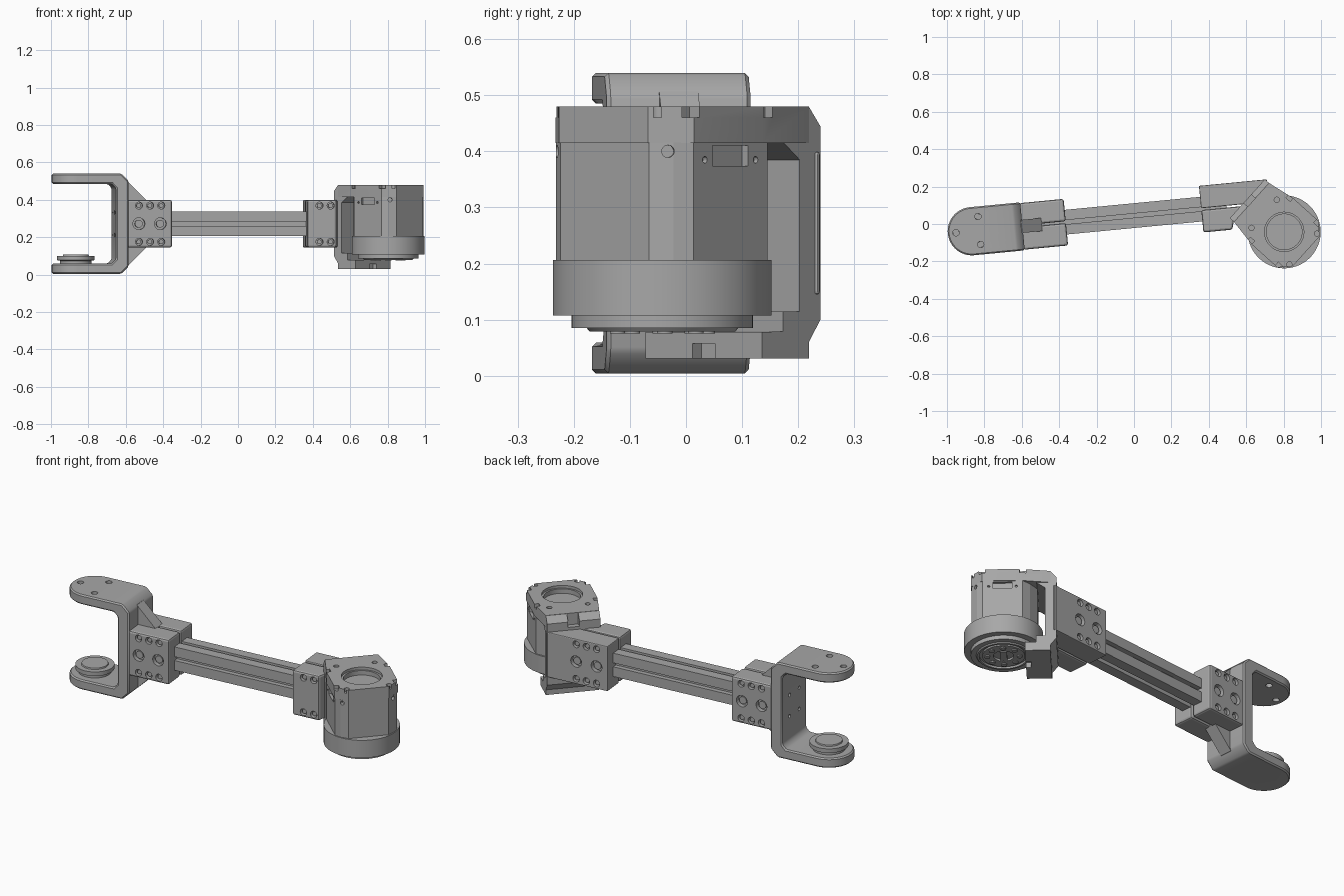
import bpy, bmesh, math
from mathutils import Matrix, Vector

cube = bpy.data.objects.get("Cube")
if cube:
    bpy.data.objects.remove(cube, do_unlink=True)

GREY = bpy.data.materials.new("machined grey")
GREY.use_nodes = True
GREY.diffuse_color = (0.39, 0.39, 0.39, 1)
GREY.node_tree.nodes["Principled BSDF"].inputs["Base Color"].default_value = GREY.diffuse_color

T = Matrix.Translation
MID = 0.272
LINK = T((-0.004, 0.0445, MID)) @ Matrix.Rotation(math.radians(5.5), 4, 'Z')
MOTOR = T((0.803, -0.042, 0)) @ Matrix.Rotation(math.radians(-42), 4, 'Z')
SIDE = Matrix.Rotation(math.pi / 2, 4, 'X')      # turns a plan profile upright
ALONG = Matrix(((0, 0, 1, 0), (1, 0, 0, 0), (0, 1, 0, 0), (0, 0, 0, 1)))


def finish(name, bm, frame, bevel=0):
    bmesh.ops.recalc_face_normals(bm, faces=bm.faces)
    mesh = bpy.data.meshes.new(name)
    bm.to_mesh(mesh)
    bm.free()
    mesh.transform(frame)
    mesh.materials.append(GREY)
    ob = bpy.data.objects.new(name, mesh)
    bpy.context.collection.objects.link(ob)
    if bevel:
        mod = ob.modifiers.new("bevel", 'BEVEL')
        mod.width, mod.segments = bevel, 2
        mod.limit_method = 'ANGLE'
        apply(ob, mod)
    return ob


def activate(ob):
    bpy.ops.object.select_all(action='DESELECT')
    ob.select_set(True)
    bpy.context.view_layer.objects.active = ob


def apply(ob, mod):
    activate(ob)
    bpy.ops.object.modifier_apply(modifier=mod.name)


def smooth(ob):
    activate(ob)
    bpy.ops.object.shade_smooth_by_angle(angle=math.radians(30))


def prism(name, pts, lo, hi, frame, bevel=0):
    bm = bmesh.new()
    face = bm.faces.new([bm.verts.new((x, y, lo)) for x, y in pts])
    new = bmesh.ops.extrude_face_region(bm, geom=[face])["geom"]
    bmesh.ops.translate(bm, vec=(0, 0, hi - lo),
                        verts=[v for v in new if isinstance(v, bmesh.types.BMVert)])
    return finish(name, bm, frame, bevel)


def cylinders(name, items, frame):
    # each item is (placement, radius, depth), centred on its placement
    bm = bmesh.new()
    for place, r, depth in items:
        bmesh.ops.create_cone(bm, cap_ends=True, segments=20 if r < 0.05 else 64,
                              radius1=r, radius2=r, depth=depth, matrix=place)
    return finish(name, bm, frame)


def boxes(name, items, frame):
    bm = bmesh.new()
    for centre, size in items:
        bmesh.ops.create_cube(bm, size=1, matrix=T(centre) @ Matrix.Diagonal((*size, 1)))
    return finish(name, bm, frame)


def boolean(ob, cutter, op='DIFFERENCE'):
    mod = ob.modifiers.new("cut", 'BOOLEAN')
    mod.operation, mod.object, mod.solver = op, cutter, 'EXACT'
    apply(ob, mod)
    bpy.data.objects.remove(cutter, do_unlink=True)


def turned(name, steps, frame):
    # stepped round part from (radius, z) points
    bm = bmesh.new()
    vs = [bm.verts.new((r, 0, z)) for r, z in steps]
    es = [bm.edges.new(pair) for pair in zip(vs, vs[1:])]
    bmesh.ops.spin(bm, geom=vs + es, axis=(0, 0, 1), cent=(0, 0, 0),
                   angle=math.tau, steps=64, use_duplicate=False)
    bmesh.ops.remove_doubles(bm, verts=bm.verts, dist=1e-5)
    ob = finish(name, bm, frame)
    smooth(ob)
    return ob


def mirror(pts):
    return pts + [(x, -y) for x, y in reversed(pts)]


# Slotted square rail between the clamps
H, W, D = 0.066, 0.011, 0.04
corner = [(W, D), (W, H), (H, H), (H, W), (D, W)]
rail = []
for k in range(4):
    rot = Matrix.Rotation(-k * math.pi / 2, 2)
    rail += [tuple(rot @ Vector(p)) for p in corner]
prism("rail", rail, -0.5, 0.5, LINK @ ALONG)

# Split clamps with counterbored screws on both faces
HALF, TALL = 0.125, 0.127
halves = {
    "fork_clamp_front": [(-0.6, -HALF), (-0.362, -HALF), (-0.362, -0.005), (-0.6, -0.005)],
    "fork_clamp_back": [(-0.6, 0.005), (-0.362, 0.005), (-0.362, HALF), (-0.6, HALF)],
    "motor_clamp_front": [(0.365, -HALF), (0.52, -HALF), (0.535, -0.07), (0.61, -0.005), (0.365, -0.005)],
    "motor_clamp_back": [(0.365, 0.005), (0.62, 0.005), (0.73, 0.115), (0.73, HALF), (0.365, HALF)],
}
for name, outline in halves.items():
    ob = prism(name, outline, -TALL, TALL, LINK, 0.011)
    side = 1 if "back" in name else -1
    spots = []
    if "fork" in name:
        us, big = (-0.54, -0.48, -0.42), (-0.54, -0.425)
    else:
        us, big = ((0.43, 0.49), ()) if side < 0 else ((0.43, 0.49, 0.55), (0.43, 0.55))
    spots = [(u, w, 0.019) for u in us for w in (-0.097, 0.097)] + [(u, 0, 0.032) for u in big]
    holes, heads = [], []
    for u, w, r in spots:
        place = T((u, side * HALF, w)) @ Matrix.Rotation(-side * math.pi / 2, 4, 'X')
        holes.append((place, r, 0.05))
        heads.append((place @ T((0, 0, -0.02)), r * 0.65, 0.02))
    boolean(ob, cylinders("cutter", holes, LINK))
    smooth(cylinders(name + "_screws", heads, LINK))

# Fork: C-shaped side profile trimmed to a rounded plan
upper = [(-1.02, 0.213), (-0.685, 0.213), (-0.663, 0.19)]
outer = [(-0.595, 0.228), (-0.635, 0.268), (-1.02, 0.268)]
c_shape = upper + [(x, -z) for x, z in reversed(upper)] + [(x, -z) for x, z in reversed(outer)] + outer
fork = prism("fork", c_shape, -0.2, 0.2, LINK @ SIDE)
R, TIP = 0.129, -0.867
arc = [(TIP - R * math.sin(a), R * math.cos(a)) for a in [math.pi * i / 32 for i in range(33)]]
boolean(fork, prism("trim", arc + [(-0.55, -R), (-0.55, R)], -0.4, 0.4, LINK), 'INTERSECT')
mod = fork.modifiers.new("bevel", 'BEVEL')
mod.width, mod.segments, mod.limit_method, mod.angle_limit = 0.007, 1, 'ANGLE', math.radians(40)
apply(fork, mod)
pins = [(T((TIP + 0.085 * math.cos(a), 0.085 * math.sin(a), 0.24)), 0.017, 0.1)
        for a in map(math.radians, (62, 180, 298))]
webs = [(T((-0.66, v, w)) @ ALONG, 0.01, 0.03) for v in (-0.05, 0.05) for w in (-0.06, 0.06)]
boolean(fork, cylinders("cutter", pins + webs, LINK))
smooth(fork)

# Pivot boss on the lower fork arm
turned("pivot_boss", [(0, -0.165), (0.068, -0.165), (0.07, -0.172), (0.1, -0.172),
                      (0.1, -0.195), (0.085, -0.198), (0.085, -0.225)], LINK @ T((TIP, 0, 0)))

# Diagonal ribs bracing the fork to its clamp
for s, name in ((1, "upper_rib"), (-1, "lower_rib")):
    prism(name, [(-0.61, s * 0.235), (-0.60, s * 0.235), (-0.49, s * 0.125),
                 (-0.49, s * 0.11), (-0.61, s * 0.11)], -0.035, 0.035, LINK @ SIDE)

# Motor bracket: upright slab with a foot
slab = prism("motor_bracket", [
    (-0.265, 0.1), (-0.235, 0.06), (-0.235, 0.031), (-0.11, 0.031), (-0.11, 0.078),
    (-0.165, 0.079), (-0.165, 0.115), (-0.21, 0.115), (-0.21, 0.385), (-0.165, 0.417),
    (-0.165, 0.479), (-0.235, 0.479), (-0.265, 0.445)], -0.14, 0.14, MOTOR @ SIDE)
boolean(slab, boxes("cutter", [((-0.27, 0, 0.46), (0.07, 0.06, 0.09)),
                               ((-0.11, 0, 0.035), (0.05, 0.055, 0.045))], MOTOR))

# Motor cap with centre bore, screw holes and edge notches
cap = prism("motor_cap", mirror([(-0.235, 0.14), (-0.085, 0.166), (0.1, 0.166), (0.157, 0.107)]),
            0.415, 0.48, MOTOR)
screws = [(T((0.176 * math.cos(a), 0.176 * math.sin(a), 0.48)), 0.014, 0.04)
          for a in map(math.radians, (39, -39, 145, -145))]
boolean(cap, cylinders("cutter", screws + [(T((0, 0, 0.45)), 0.105, 0.1)], MOTOR))
boolean(cap, boxes("cutter", [((p, q, 0.48), (0.03, 0.036, 0.04))
                              for p in (-0.1, 0.1) for q in (-0.16, 0.16)], MOTOR))
smooth(cap)
turned("cap_bore", [(0.106, 0.465), (0.095, 0.465), (0.095, 0.44), (0, 0.44)], MOTOR)

# Motor body with side ports and small screw holes
body = prism("motor_body", mirror([(-0.17, 0.075), (-0.135, 0.128), (-0.1, 0.162),
                                   (0.098, 0.163), (0.127, 0.141), (0.154, 0.106)]),
             0.2, 0.416, MOTOR)
boolean(body, boxes("cutter", [((0, s * 0.163, 0.392), (0.095, 0.03, 0.036)) for s in (1, -1)], MOTOR))
dots = [(T((p, s * 0.163, 0.385)) @ SIDE, 0.006, 0.02) for p in (-0.068, 0.068) for s in (1, -1)]
dots += [(Matrix.Rotation(s * math.radians(45), 4, 'Z') @ T((0.19, 0, 0.4)) @ ALONG, 0.011, 0.04)
         for s in (1, -1)]
boolean(body, cylinders("cutter", dots, MOTOR))

# Stepped output end and its ringed face
turned("motor_ring", [(0, 0.206), (0.195, 0.206), (0.195, 0.107), (0.162, 0.107), (0.162, 0.085),
                      (0.135, 0.085), (0.13, 0.079), (0.12, 0.079), (0.12, 0.09), (0.105, 0.09),
                      (0.105, 0.081), (0.05, 0.081), (0.05, 0.092), (0, 0.092)], MOTOR)
bolts = [(T((0.08 * math.cos(k * math.tau / 8), 0.08 * math.sin(k * math.tau / 8), 0.08)), 0.014, 0.01)
         for k in range(8)]
smooth(cylinders("output_bolts", bolts, MOTOR))
boxes("output_key", [((0, 0, 0.086), (0.035, 0.09, 0.014))], MOTOR)
